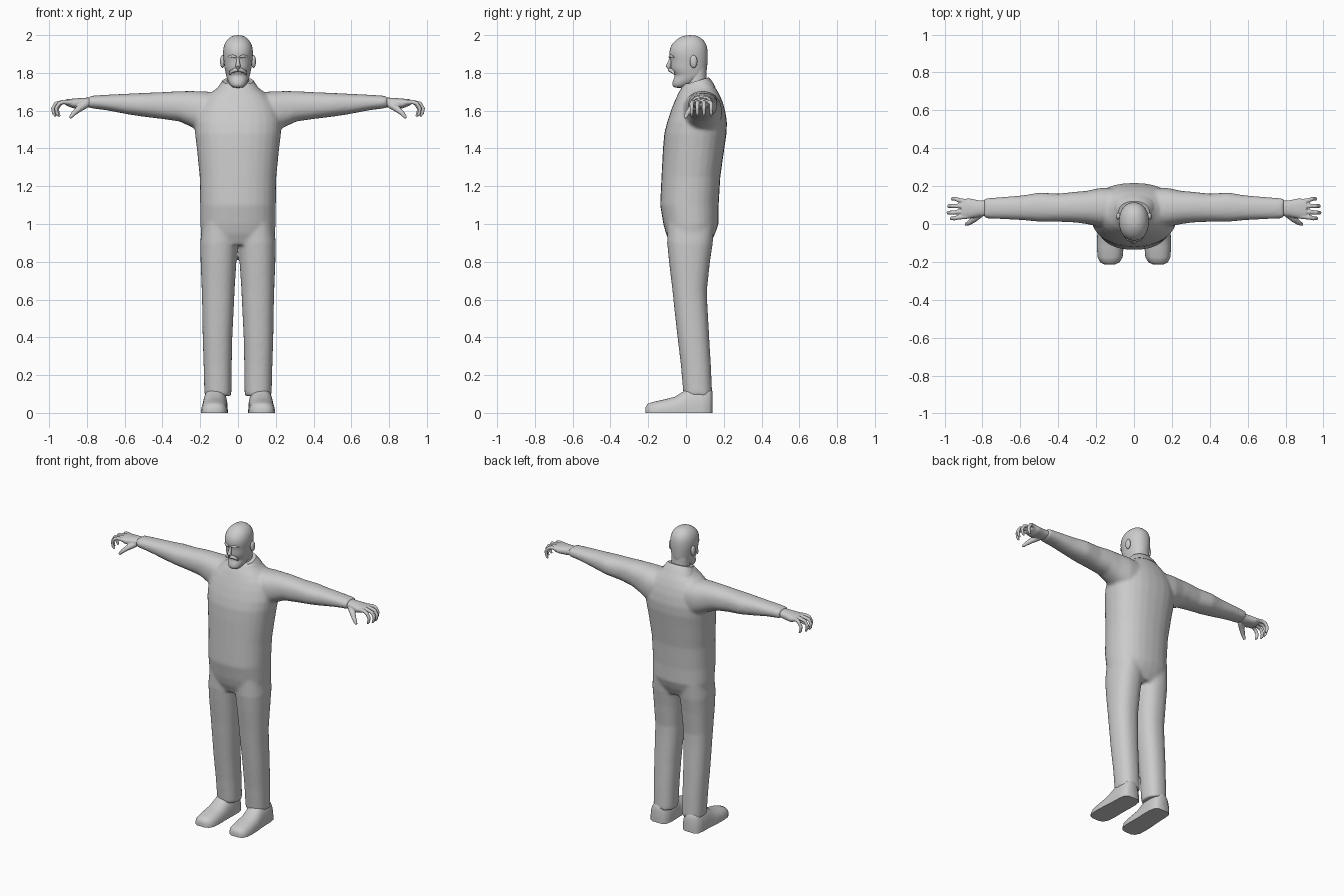
import bpy, bmesh, math
from mathutils import Vector

grey = bpy.data.materials.new("plain_grey")
grey.diffuse_color = (0.6, 0.6, 0.6, 1)


def skin(name, rings):
    """Closed skin over a list of equal-sized point rings."""
    bm = bmesh.new()
    loops = [[bm.verts.new(p) for p in ring] for ring in rings]
    n = len(loops[0])
    for a, b in zip(loops, loops[1:]):
        for i in range(n):
            j = (i + 1) % n
            bm.faces.new((a[i], a[j], b[j], b[i]))
    bm.faces.new(loops[0])
    bm.faces.new(loops[-1])
    bmesh.ops.recalc_face_normals(bm, faces=bm.faces)
    mesh = bpy.data.meshes.new(name)
    bm.to_mesh(mesh)
    bm.free()
    mesh.materials.append(grey)
    ob = bpy.data.objects.new(name, mesh)
    bpy.context.collection.objects.link(ob)
    return ob


def loft(name, axis, rows, side=1, power=2.3, n=28, dome=False, tilt=0.0):
    """Rows are (station, u0, u1, v0, v1) bounds of rounded cross-sections."""
    rings = []
    for t, u0, u1, v0, v1 in rows:
        ring = []
        for i in range(n):
            a = math.pi * i / (n - 1) if dome else 2 * math.pi * i / n
            c, s = math.cos(a), math.sin(a)
            c = math.copysign(abs(c) ** (2 / power), c)
            s = math.copysign(abs(s) ** (2 / power), s)
            u = (u0 + u1) / 2 + (u1 - u0) / 2 * c
            v = v0 + (v1 - v0) * s if dome else (v0 + v1) / 2 + (v1 - v0) / 2 * s
            p = {"x": (t, u, v), "y": (u, t, v), "z": (u, v, t + tilt * v)}[axis]
            ring.append((p[0] * side, p[1], p[2]))
        rings.append(ring)
    return skin(name, rings)


def tube(name, points, radii, side=1, n=12):
    """Tapered round tube along a path."""
    pts = [Vector((x * side, y, z)) for x, y, z in points]
    rings = []
    for k, (p, r) in enumerate(zip(pts, radii)):
        t = (pts[min(k + 1, len(pts) - 1)] - pts[max(k - 1, 0)]).normalized()
        u = t.cross(Vector((0, 1, 0))).normalized()
        w = t.cross(u)
        rings.append([p + r * (math.cos(2 * math.pi * i / n) * u + math.sin(2 * math.pi * i / n) * w)
                      for i in range(n)])
    return skin(name, rings)


def ball(name, centre, size):
    bpy.ops.mesh.primitive_uv_sphere_add(segments=20, ring_count=12, radius=1, location=centre)
    ob = bpy.context.object
    ob.name = name
    ob.scale = size
    ob.data.materials.append(grey)
    return ob


def activate(obs):
    bpy.ops.object.select_all(action="DESELECT")
    for ob in obs:
        ob.select_set(True)
    bpy.context.view_layer.objects.active = obs[0]


def fuse(name, obs, voxel, steps):
    """Join overlapping parts into one blended surface."""
    activate(obs)
    bpy.ops.object.join()
    ob = bpy.context.object
    ob.name = name
    m = ob.modifiers.new("blend", "REMESH")
    m.mode, m.voxel_size = "VOXEL", voxel
    s = ob.modifiers.new("soften", "SMOOTH")
    s.factor, s.iterations = 0.5, steps
    for mod in ("blend", "soften"):
        bpy.ops.object.modifier_apply(modifier=mod)
    if not ob.data.materials:
        ob.data.materials.append(grey)
    return ob


def sym(rows):
    """Rows of (z, half width, y front, y back) to symmetric bounds."""
    return [(z, -w, w, a, b) for z, w, a, b in rows]


# Suit: torso, sleeves and trouser legs blended together
suit = [loft("suit", "z", sym([
    (0.89, 0.15, -0.08, 0.125), (0.95, 0.195, -0.107, 0.155), (1.0, 0.2, -0.12, 0.172),
    (1.1, 0.2, -0.137, 0.173), (1.25, 0.203, -0.13, 0.182), (1.4, 0.218, -0.122, 0.203),
    (1.48, 0.228, -0.115, 0.215), (1.54, 0.23, -0.1, 0.217), (1.6, 0.215, -0.08, 0.208),
    (1.65, 0.19, -0.06, 0.193), (1.69, 0.15, -0.042, 0.175), (1.72, 0.11, -0.025, 0.157),
    (1.745, 0.09, -0.012, 0.14)]))]
for s in (1, -1):
    suit.append(loft("sleeve", "x", [
        (0.08, -0.02, 0.19, 1.47, 1.695), (0.18, -0.015, 0.19, 1.48, 1.702),
        (0.25, 0.0, 0.175, 1.515, 1.704), (0.31, 0.008, 0.17, 1.543, 1.703),
        (0.4, 0.012, 0.16, 1.556, 1.698), (0.5, 0.012, 0.166, 1.568, 1.694),
        (0.58, 0.02, 0.152, 1.58, 1.69), (0.7, 0.026, 0.142, 1.603, 1.684),
        (0.79, 0.03, 0.136, 1.614, 1.678)], s))
    suit.append(loft("trouser_leg", "z", [
        (0.09, 0.035, 0.178, -0.013, 0.139), (0.25, 0.033, 0.182, -0.027, 0.132),
        (0.4, 0.03, 0.187, -0.045, 0.123), (0.58, 0.021, 0.19, -0.065, 0.113),
        (0.65, 0.018, 0.192, -0.072, 0.111), (0.8, 0.008, 0.198, -0.09, 0.127),
        (0.9, 0.0, 0.2, -0.1, 0.142), (1.0, 0.0, 0.19, -0.1, 0.15)], s))
parts = [fuse("suit", suit, 0.01, 6)]

# Collar, higher at the back
parts.append(loft("collar", "z", sym([
    (1.68, 0.12, -0.03, 0.155), (1.715, 0.098, -0.018, 0.138),
    (1.74, 0.082, -0.008, 0.12), (1.74, 0.07, 0.0, 0.11)]), tilt=0.3))

# Neck and head
parts.append(loft("neck", "z", sym([
    (1.68, 0.062, 0.0, 0.112), (1.75, 0.058, 0.005, 0.108), (1.83, 0.058, 0.0, 0.108)])))
head = loft("head", "z", sym([
    (1.72, 0.024, -0.06, -0.018), (1.732, 0.041, -0.073, 0.02), (1.755, 0.053, -0.073, 0.07),
    (1.778, 0.061, -0.06, 0.1), (1.792, 0.064, -0.06, 0.106), (1.812, 0.069, -0.08, 0.111),
    (1.84, 0.073, -0.082, 0.113), (1.865, 0.076, -0.08, 0.115), (1.895, 0.08, -0.09, 0.116),
    (1.93, 0.079, -0.087, 0.114), (1.96, 0.07, -0.071, 0.105), (1.985, 0.05, -0.04, 0.082),
    (2.0, 0.022, -0.005, 0.052)]), power=2.15)
head.modifiers.new("round", "SUBSURF").levels = 1
head.modifiers["round"].render_levels = 1
parts.append(head)

# Face details
parts.append(tube("nose", [(0, -0.078, 1.885), (0, -0.086, 1.86), (0, -0.093, 1.835),
                           (0, -0.088, 1.822)], [0.006, 0.009, 0.014, 0.008]))
for s in (1, -1):
    parts.append(tube("moustache", [(0, -0.086, 1.816), (0.02, -0.081, 1.814),
                                    (0.038, -0.068, 1.804), (0.044, -0.06, 1.79)],
                      [0.011, 0.011, 0.008, 0.003], s))
    parts.append(tube("brow", [(0.01, -0.087, 1.884), (0.03, -0.081, 1.889),
                               (0.052, -0.064, 1.884)], [0.006, 0.008, 0.004], s))
    parts.append(ball("ear", (0.082 * s, 0.04, 1.86), (0.013, 0.02, 0.034)))

# Hands with curled fingers
for s in (1, -1):
    hand = [loft("hand", "x", [
        (0.76, 0.045, 0.122, 1.622, 1.67), (0.82, 0.038, 0.125, 1.612, 1.668),
        (0.87, 0.028, 0.135, 1.612, 1.664), (0.91, 0.03, 0.132, 1.627, 1.66)], s)]
    for knuckle_y, tip_y, reach in ((0.04, 0.03, 0.963), (0.067, 0.06, 0.98),
                                    (0.094, 0.095, 0.977), (0.118, 0.133, 0.957)):
        mid_y = (knuckle_y + tip_y) / 2
        hand.append(tube("finger", [
            (0.88, knuckle_y, 1.643), (0.925, mid_y, 1.646), (reach - 0.016, tip_y, 1.638),
            (reach, tip_y, 1.612), (reach - 0.004, tip_y, 1.585), (reach - 0.014, tip_y, 1.57)],
            [0.013, 0.012, 0.011, 0.0105, 0.009, 0.006], s))
    hand.append(tube("thumb", [
        (0.81, 0.055, 1.63), (0.845, 0.025, 1.607), (0.87, 0.006, 1.585), (0.89, -0.003, 1.562)],
        [0.02, 0.017, 0.013, 0.008], s))
    parts.append(fuse("hand_left" if s > 0 else "hand_right", hand, 0.004, 2))

# Shoes with flat soles
for s in (1, -1):
    parts.append(loft("shoe", "y", [
        (-0.214, 0.1, 0.155, 0, 0.03), (-0.203, 0.077, 0.178, 0, 0.048),
        (-0.175, 0.06, 0.192, 0, 0.058), (-0.12, 0.055, 0.196, 0, 0.07),
        (-0.06, 0.056, 0.194, 0, 0.085), (-0.02, 0.056, 0.19, 0, 0.11),
        (0.02, 0.054, 0.188, 0, 0.135), (0.08, 0.054, 0.186, 0, 0.135),
        (0.122, 0.062, 0.18, 0, 0.13), (0.139, 0.085, 0.158, 0, 0.115)],
        s, power=2.5, dome=True))

# Smooth shading with crisp edges
for ob in parts:
    activate([ob])
    bpy.ops.object.shade_smooth_by_angle(angle=math.radians(50))
